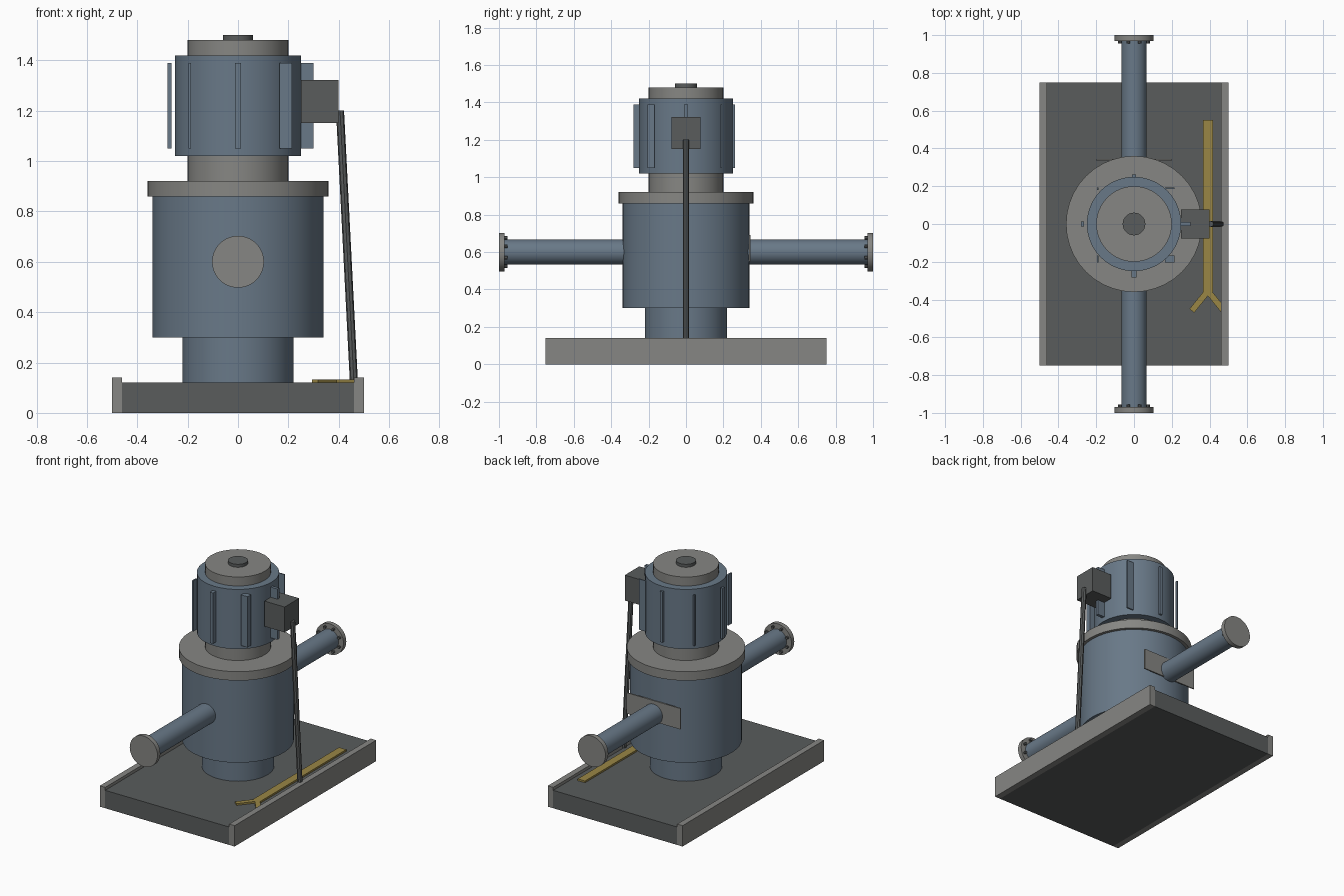
import bpy
import math
from mathutils import Vector

if "Cube" in bpy.data.objects:
    bpy.data.objects.remove(bpy.data.objects["Cube"])


def material(name, rgb):
    m = bpy.data.materials.new(name)
    m.diffuse_color = (*rgb, 1.0)
    m.use_nodes = True
    m.node_tree.nodes["Principled BSDF"].inputs["Base Color"].default_value = m.diffuse_color
    return m


BLUE = material("steel blue", (0.14, 0.19, 0.245))
GREY = material("light grey", (0.24, 0.24, 0.228))
DARK = material("dark grey", (0.10, 0.107, 0.107))
YELLOW = material("dull yellow", (0.32, 0.24, 0.06))


def box(name, mat, x, y, z):
    """Box from (min, max) ranges on each axis."""
    bpy.ops.mesh.primitive_cube_add(size=1)
    o = bpy.context.object
    o.name = name
    size = [r[1] - r[0] for r in (x, y, z)]
    mid = Vector([(r[0] + r[1]) / 2 for r in (x, y, z)])
    for v in o.data.vertices:
        v.co = Vector([c * s for c, s in zip(v.co, size)]) + mid
    o.data.materials.append(mat)
    return o


def rod(name, mat, start, end, radius, sides=40):
    """Capped cylinder between two points."""
    a, b = Vector(start), Vector(end)
    d = b - a
    bpy.ops.mesh.primitive_cylinder_add(
        vertices=sides, radius=radius, depth=d.length,
        location=(a + b) / 2, rotation=d.to_track_quat('Z', 'Y').to_euler())
    o = bpy.context.object
    o.name = name
    o.data.materials.append(mat)
    bpy.ops.object.shade_smooth_by_angle(angle=math.radians(30))
    return o


# Base slab and side rails
box("base_slab", DARK, (-0.46, 0.46), (-0.75, 0.75), (0, 0.12))
box("rail_left", GREY, (-0.5, -0.46), (-0.75, 0.75), (0, 0.14))
box("rail_right", GREY, (0.46, 0.5), (-0.75, 0.75), (0, 0.14))

# Stacked round housing: name, colour, radius, bottom, top
for name, mat, r, z0, z1 in (
        ("pedestal", BLUE, 0.22, 0.12, 0.30),
        ("pump_body", BLUE, 0.34, 0.30, 0.86),
        ("body_flange", GREY, 0.36, 0.86, 0.92),
        ("motor_neck", GREY, 0.20, 0.92, 1.02),
        ("motor", BLUE, 0.25, 1.02, 1.42),
        ("motor_cap", GREY, 0.20, 1.42, 1.48),
        ("cap_knob", DARK, 0.06, 1.48, 1.50)):
    rod(name, mat, (0, 0, z0), (0, 0, z1), r)

# Cooling fins around the motor
for i, (x, y) in enumerate((
        ((0.24, 0.30), (-0.01, 0.01)),
        ((0.165, 0.215), (0.185, 0.192)),
        ((-0.01, 0.01), (0.24, 0.263)),
        ((-0.197, -0.187), (0.18, 0.192)),
        ((-0.28, -0.265), (-0.012, 0.012)),
        ((-0.197, -0.187), (-0.205, -0.168)),
        ((-0.012, 0.012), (-0.282, -0.24)),
        ((0.165, 0.215), (-0.205, -0.168)))):
    box(f"fin_{i}", BLUE, x, y, (1.05, 1.39))

# Pipes with end flanges and bolts
for side, s in (("front", -1), ("back", 1)):
    rod(f"pipe_{side}", BLUE, (0, s * 0.30, 0.6), (0, s * 0.97, 0.6), 0.067)
    rod(f"pipe_flange_{side}", GREY, (0, s * 0.97, 0.6), (0, s, 0.6), 0.103)
    for i in range(8):
        a = math.tau * (i + 0.5) / 8
        x, z = 0.082 * math.cos(a), 0.6 + 0.082 * math.sin(a)
        rod(f"bolt_{side}_{i}", DARK, (x, s * 0.955, z), (x, s * 0.972, z), 0.009, 8)

# Plate on the back of the body
box("back_plate", GREY, (-0.2, 0.2), (0.337, 0.345), (0.55, 0.69))

# Junction box and conduit
box("junction_box", DARK, (0.25, 0.40), (-0.077, 0.077), (1.152, 1.322))
rod("conduit", DARK, (0.405, 0, 1.20), (0.46, 0, 0.125), 0.016, 8)

# Direction arrow on the base
box("arrow_shaft", YELLOW, (0.364, 0.418), (-0.36, 0.55), (0.12, 0.132))
for side, s in (("left", -1), ("right", 1)):
    arm = box(f"arrow_arm_{side}", YELLOW, (-0.016, 0.016), (-0.135, 0.01), (0.12, 0.132))
    arm.location = (0.391, -0.355, 0)
    arm.rotation_euler.z = s * math.radians(39)
